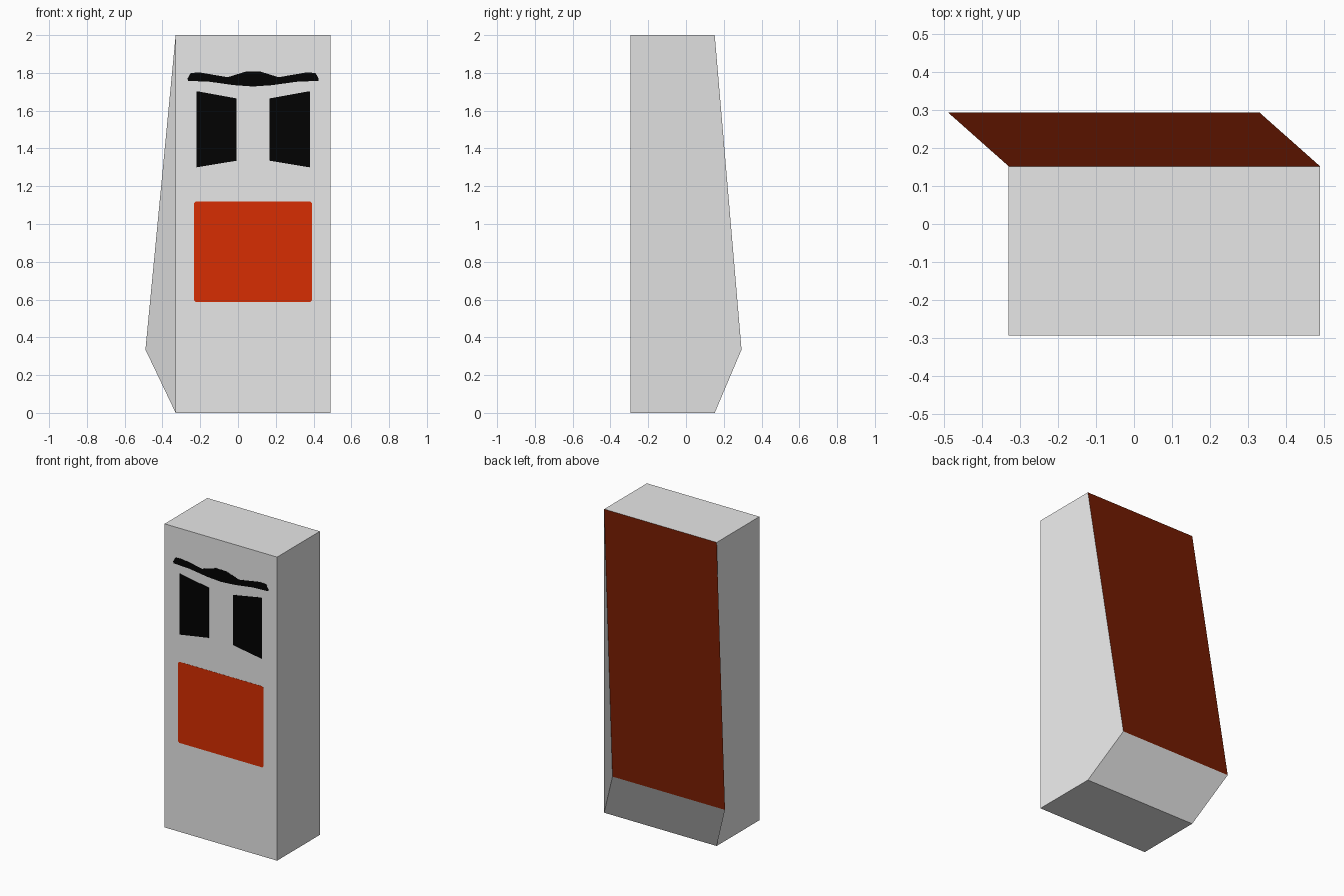
import bpy, bmesh

if "Cube" in bpy.data.objects:
    bpy.data.objects.remove(bpy.data.objects["Cube"])

FRONT = -0.293   # y of the front wall
MID = 0.08       # x of the body's middle line


def material(name, rgb):
    m = bpy.data.materials.new(name)
    m.diffuse_color = (*rgb, 1)
    m.use_nodes = True
    m.node_tree.nodes["Principled BSDF"].inputs["Base Color"].default_value = m.diffuse_color
    return m


grey = material("light grey", (0.8, 0.8, 0.8))
black = material("black", (0.0005, 0.0005, 0.0005))
orange = material("orange red", (0.68, 0.027, 0.0005))
brown = material("dark red brown", (0.17, 0.011, 0.0005))


def finish(name, bm, mats):
    bmesh.ops.recalc_face_normals(bm, faces=bm.faces[:])
    me = bpy.data.meshes.new(name)
    bm.to_mesh(me)
    bm.free()
    for m in mats:
        me.materials.append(m)
    ob = bpy.data.objects.new(name, me)
    bpy.context.collection.objects.link(ob)


# Body: side profile with the rear ridge skewed sideways
bm = bmesh.new()
profile = [(0, FRONT, 0), (0, FRONT, 2), (0, 0.152, 2), (-0.16, 0.294, 0.335), (0, 0.152, 0)]
left, right = [[bm.verts.new((x0 + x, y, z)) for x, y, z in profile] for x0 in (-0.33, 0.49)]
for i in range(5):
    j = (i + 1) % 5
    f = bm.faces.new((left[i], left[j], right[j], right[i]))
    f.material_index = 1 if i == 2 else 0   # long sloping back is brown
# Left side: flat wall plus a wedge reaching to the ridge corner
bm.faces.new((left[0], left[1], left[2], left[4]))
bm.faces.new((left[4], left[2], left[3]))
# Right side: one five-sided wall
bm.faces.new(right)
finish("body", bm, [grey, brown])


# Thin plates on the front wall, outlined in x and z
def plate(name, outline, mat, thick=0.001):
    bm = bmesh.new()
    f = bm.faces.new([bm.verts.new((x, FRONT + 0.001, z)) for x, z in outline])
    r = bmesh.ops.extrude_face_region(bm, geom=[f])
    for v in r["geom"]:
        if isinstance(v, bmesh.types.BMVert):
            v.co.y -= thick + 0.001
    finish(name, bm, [mat])


# Windows, mirrored about the middle line
for s, name in ((-1, "left_window"), (1, "right_window")):
    plate(name, [(MID + s * x, z) for x, z in
                 ((0.088, 1.335), (0.30, 1.30), (0.30, 1.702), (0.292, 1.702), (0.088, 1.665))], black)

# Brow above the windows
half = [(0, 1.728), (0.10, 1.735), (0.23, 1.753), (0.345, 1.758), (0.347, 1.77),
        (0.33, 1.80), (0.28, 1.802), (0.135, 1.777), (0.035, 1.808)]
plate("brow", [(MID + x, z) for x, z in half] + [(MID - x, z) for x, z in half[:0:-1]], black)

# Lower panel with clipped corners
w, h, c = 0.312, 0.267, 0.01
q = [(w, h - c), (w - c, h)]
corners = q + [(-x, z) for x, z in q[::-1]] + [(-x, -z) for x, z in q] + [(x, -z) for x, z in q[::-1]]
plate("lower_panel", [(MID + x, 0.853 + z) for x, z in corners], orange)
